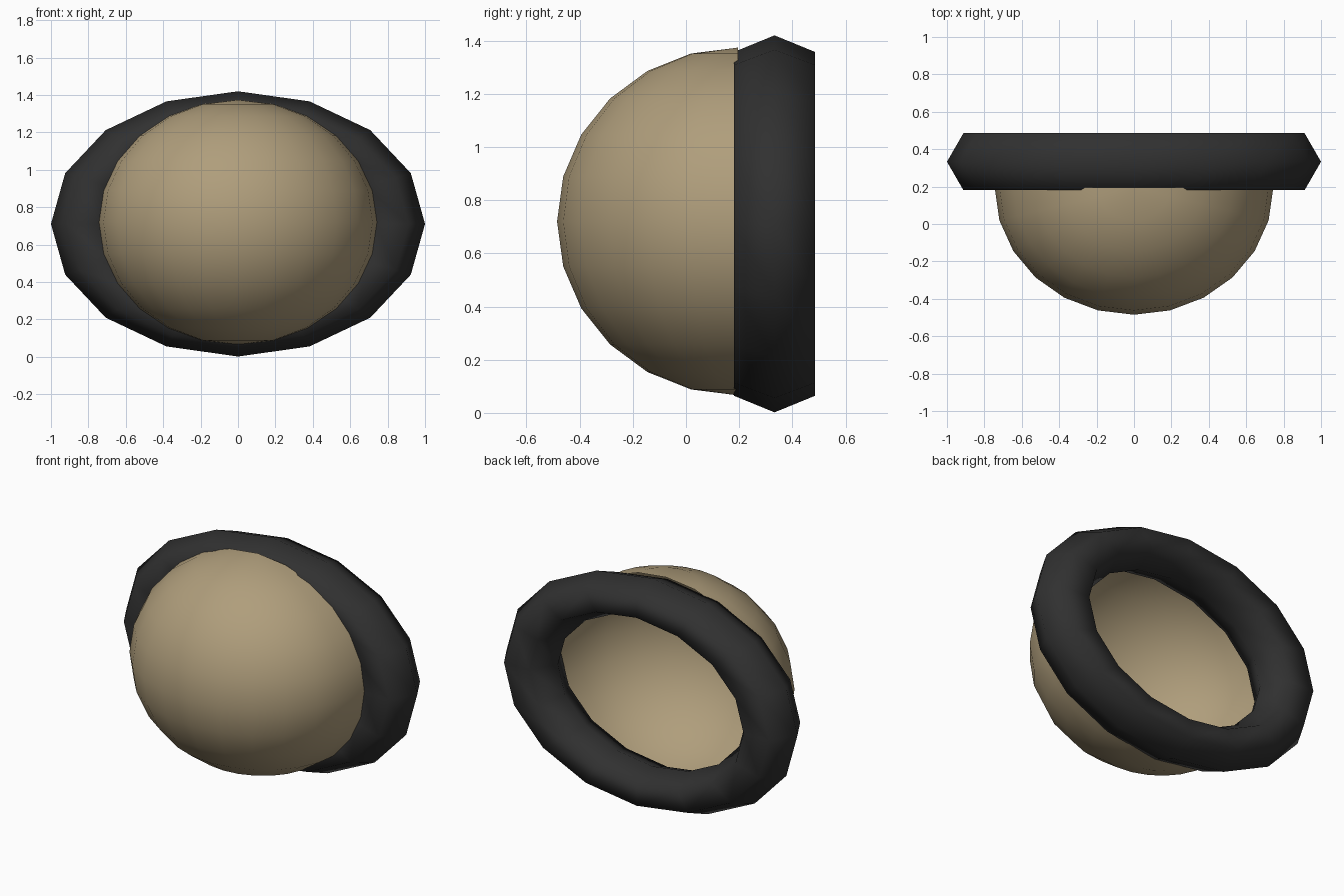
import bpy, bmesh
from math import radians

if "Cube" in bpy.data.objects:
    bpy.data.objects.remove(bpy.data.objects["Cube"])


def paint(obj, name, rgb):
    mat = bpy.data.materials.new(name)
    mat.diffuse_color = (*rgb, 1)
    mat.use_nodes = True
    mat.node_tree.nodes["Principled BSDF"].inputs["Base Color"].default_value = mat.diffuse_color
    obj.data.materials.append(mat)


# Dome: front half of a stretched UV sphere, open at the back
bm = bmesh.new()
bmesh.ops.create_uvsphere(bm, u_segments=24, v_segments=12, radius=1)
bmesh.ops.bisect_plane(bm, geom=bm.verts[:] + bm.edges[:] + bm.faces[:], dist=1e-4,
                       plane_co=(0, 0, 0), plane_no=(0, 1, 0), clear_outer=True)
bmesh.ops.scale(bm, vec=(0.745, 0.68, 0.654), verts=bm.verts)
for f in bm.faces:
    f.smooth = True
mesh = bpy.data.meshes.new("dome")
bm.to_mesh(mesh)
bm.free()
dome = bpy.data.objects.new("dome", mesh)
bpy.context.collection.objects.link(dome)
dome.location = (0, 0.195, 0.72)
paint(dome, "tan", (0.43, 0.34, 0.2))

# Padded rim: low-poly torus squashed into an oval, facing the front
bpy.ops.mesh.primitive_torus_add(major_segments=16, minor_segments=6,
                                 major_radius=0.824, minor_radius=0.176,
                                 location=(0, 0.333, 0.711),
                                 rotation=(radians(90), 0, 0))
rim = bpy.context.object
rim.name = "padded_rim"
rim.scale = (1, 0.709, 1)
for p in rim.data.polygons:
    p.use_smooth = True
paint(rim, "dark_rubber", (0.03, 0.03, 0.03))
